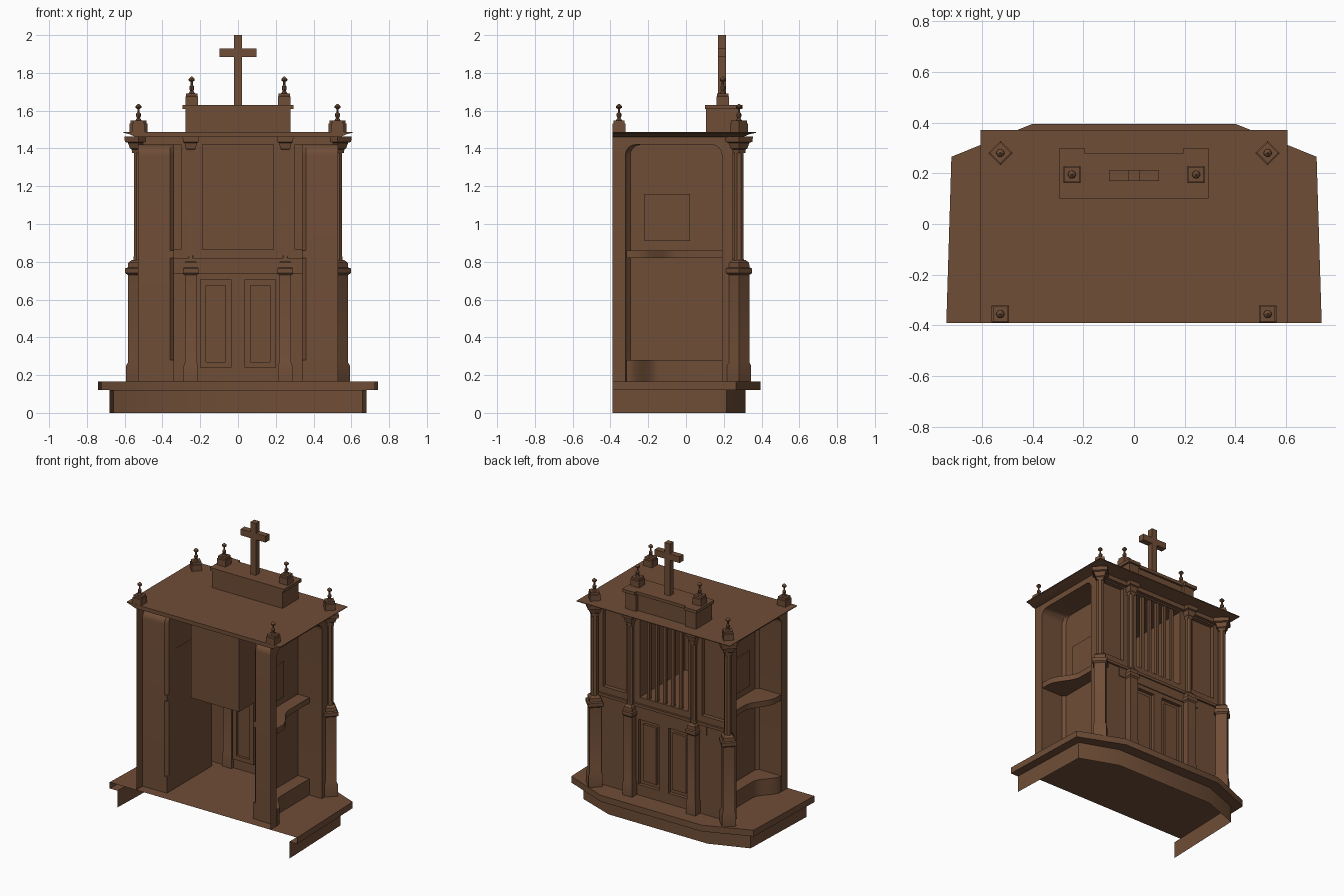
import bpy, bmesh, math

if "Cube" in bpy.data.objects:
    bpy.data.objects.remove(bpy.data.objects["Cube"])

wood = bpy.data.materials.new("brown wood")
wood.diffuse_color = (0.16, 0.075, 0.038, 1)
wood.use_nodes = True
wood.node_tree.nodes["Principled BSDF"].inputs["Base Color"].default_value = wood.diffuse_color


def make(name, verts, faces, mirror=False, fix=True):
    """Mesh object in world coordinates, optionally mirrored across x."""
    me = bpy.data.meshes.new(name)
    me.from_pydata(verts, [], faces)
    bm = bmesh.new()
    bm.from_mesh(me)
    bmesh.ops.remove_doubles(bm, verts=bm.verts, dist=1e-5)
    if fix:
        bmesh.ops.recalc_face_normals(bm, faces=bm.faces)
    bm.to_mesh(me)
    bm.free()
    me.materials.append(wood)
    ob = bpy.data.objects.new(name, me)
    bpy.context.collection.objects.link(ob)
    if mirror:
        m = ob.modifiers.new("mirror", 'MIRROR')
        m.use_mirror_merge = False
    return ob


def loft(name, loops, closed=True, cap0=False, cap1=False, mirror=False):
    """Skin between matching point loops."""
    n = len(loops[0])
    verts = [p for loop in loops for p in loop]
    faces = []
    for k in range(len(loops) - 1):
        for i in range(n if closed else n - 1):
            j = (i + 1) % n
            faces.append((k*n + i, k*n + j, (k+1)*n + j, (k+1)*n + i))
    if cap0:
        faces.append(tuple(range(n))[::-1])
    if cap1:
        faces.append(tuple(range(len(verts) - n, len(verts))))
    return make(name, verts, faces, mirror)


def prism(name, pts, z0, z1, mirror=False):
    return loft(name, [[(x, y, z) for x, y in pts] for z in (z0, z1)],
                cap0=True, cap1=True, mirror=mirror)


def box(name, x0, x1, y0, y1, z0, z1, mirror=False):
    return prism(name, [(x0, y0), (x1, y0), (x1, y1), (x0, y1)], z0, z1, mirror)


def turned(name, x, y, profile, n, rot=0.0, mirror=True):
    """Stack of n-sided rings given as (z, radius)."""
    loops = [[(x + r*math.cos(rot + math.tau*i/n), y + r*math.sin(rot + math.tau*i/n), z)
              for i in range(n)] for z, r in profile]
    return loft(name, loops, cap0=True, cap1=True, mirror=mirror)


# Stepped base: open underneath and at the wall side
def half_outline(pts, z):
    return [(-x, y, z) for x, y in pts] + [(x, y, z) for x, y in reversed(pts)]


step = [(.74, -.39), (.72, .265), (.40, .395)]
plinth = [(.68, -.39), (.66, .215), (.39, .315)]
loft("base_step", [half_outline(plinth, 0), half_outline(plinth, .12),
                   half_outline(step, .12), half_outline(step, .165)],
     closed=False, cap1=True)

# Side walls with round-cornered niche openings
FLOOR, TOP, WX, WY = .165, 1.46, .53, .25


def arch(y0, y1, z1, r=.055, seg=6):
    pts = [(y0, FLOOR)]
    for cy, a0 in ((y0 + r, 180), (y1 - r, 90)):
        for i in range(seg + 1):
            a = math.radians(a0 - 90*i/seg)
            pts.append((cy + r*math.cos(a), z1 - r + r*math.sin(a)))
    return pts + [(y1, FLOOR)]


opening = arch(-.32, .19, 1.42)
side = [(-.39, FLOOR)] + opening + [(WY, FLOOR), (WY, TOP), (-.39, TOP)]
make("side_wall", [(WX, y, z) for y, z in side], [tuple(range(len(side)))], True, False)
loft("side_niche", [[(WX, y, z) for y, z in opening],
                    [(.36, y, z) for y, z in arch(-.315, .19, 1.42)],
                    [(.34, y, z) for y, z in arch(-.295, .19, 1.42)]],
     closed=False, cap1=True, mirror=True)
box("niche_window", .338, .35, -.22, .02, .91, 1.16, True)


# Curved kneeler and arm shelf in each niche
def curved_shelf(name, y_start, y_end, x_in, z0, z1):
    pts = [(.34, .19), (.34, -.315), (WX, -.315)]
    for i in range(9):
        t = i/8
        pts.append((x_in + (WX - x_in)*(.5 + .5*math.cos(math.pi*t)),
                    y_start + (y_end - y_start)*t))
    prism(name, pts + [(x_in, .19)], z0, z1, True)


curved_shelf("arm_shelf", -.26, -.04, .43, .82, .86)
curved_shelf("kneeler", -.31, -.14, .43, FLOOR, .28)

# Facade wall: grid sheet with recesses pushed inward
grille = (-.19, .19, .865, 1.42)
doors = [(-.20, -.035, .24, .705), (.035, .20, .24, .705)]
panels = [(-.48, -.30, .865, 1.42), (.30, .48, .865, 1.42)]
holes = [grille] + doors + panels
xs = sorted({-WX, WX} | {v for h in holes for v in h[:2]})
zs = sorted({FLOOR, TOP} | {v for h in holes for v in h[2:]})
V, F = [], []
for x0, x1 in zip(xs, xs[1:]):
    for z0, z1 in zip(zs, zs[1:]):
        mx, mz = (x0 + x1)/2, (z0 + z1)/2
        if not any(h[0] < mx < h[1] and h[2] < mz < h[3] for h in holes):
            F.append(tuple(range(len(V), len(V) + 4)))
            V += [(x0, WY, z0), (x0, WY, z1), (x1, WY, z1), (x1, WY, z0)]
make("facade_wall", V, F, fix=False)


def recess(name, *steps):
    loft(name, [[(r[0], y, r[2]), (r[1], y, r[2]), (r[1], y, r[3]), (r[0], y, r[3])]
                for r, y in steps], cap1=True)


def inset(r, d):
    return (r[0] + d, r[1] - d, r[2] + d, r[3] - d)


recess("grille_box", (grille, WY), (grille, -.26))
for d in doors:
    recess("door_panel", (d, WY), (d, .225), (inset(d, .03), .225), (inset(d, .03), .243))
for p in panels:
    recess("upper_side_panel", (p, WY), (p, .22))

# Grille bars, middle rail and top moulding
for i in range(5):
    x = -.19 + .38*(i + 1)/6
    box("grille_bar", x - .011, x + .011, .222, .244, .865, 1.42)
box("middle_rail", -.34, .34, .242, .256, .735, .82)
box("rail_ledge", -.52, .52, WY, .264, .80, .82)
box("top_moulding", -.54, .54, .245, .275, 1.43, 1.46)


# Piers: square pedestal below, slim shaft and flared capital above
def pier(tag, x, y, s, rot):
    turned(tag + "_pedestal", x, y,
           [(FLOOR, .065*s), (.25, .065*s), (.268, .055*s), (.73, .055*s), (.74, .07*s),
            (.765, .07*s), (.77, .056*s), (.795, .054*s), (.81, .034*s)], 4, rot)
    turned(tag + "_shaft", x, y, [(.80, .029*s), (.84, .026*s), (1.385, .026*s)],
           8, math.pi/8)
    turned(tag + "_capital", x, y,
           [(1.375, .034*s), (1.395, .036*s), (1.40, .045*s), (1.43, .056*s),
            (1.435, .072*s), (1.462, .074*s)], 4, rot)


pier("corner_pier", .527, .28, 1.0, 0)
pier("inner_pier", .25, .268, .82, math.pi/4)

# Flared roof slab
roof = [[(-a, -.39, z), (a, -.39, z), (a, b, z), (-a, b, z)]
        for z, a, b in ((1.46, .54, .30), (1.475, .575, .335), (1.483, .605, .37),
                        (1.488, .605, .37))]
loft("roof", roof, cap0=True, cap1=True)


# Attic block with stepped cornice
def attic(name, w, y0, yb, yn, z0, z1):
    prism(name, [(-w, y0), (w, y0), (w, yb), (.195, yb), (.195, yn),
                 (-.195, yn), (-.195, yb), (-w, yb)], z0, z1)


attic("attic", .278, .105, .285, .265, 1.485, 1.61)
attic("attic_cornice", .293, .10, .30, .28, 1.608, 1.63)


# Finials: square block with a beaded spike
def finial(x, y, z, rot):
    turned("finial_block", x, y, [(z, .048), (z + .045, .048), (z + .047, .042),
                                  (z + .062, .042)], 4, rot)
    turned("finial_spike", x, y,
           [(z + dz, r) for dz, r in ((.06, .018), (.075, .008), (.085, .013), (.097, .013),
                                      (.105, .006), (.122, .006), (.13, .016), (.138, .016),
                                      (.15, .003))], 8)


finial(.527, .28, 1.486, 0)
finial(.527, -.355, 1.486, math.pi/4)
finial(.245, .195, 1.63, math.pi/4)

# Cross as one outline
half = [(.022, 1.63), (.022, 1.885), (.098, 1.885), (.098, 1.93), (.022, 1.93), (.022, 2.0)]
outline = half + [(-x, z) for x, z in reversed(half)]
loft("cross", [[(x, y, z) for x, z in outline] for y in (.17, .213)], cap0=True, cap1=True)

# Smooth curved strips, keep edges sharp
for ob in bpy.data.objects:
    ob.select_set(True)
    bpy.context.view_layer.objects.active = ob
bpy.ops.object.shade_smooth_by_angle(angle=math.radians(30))
